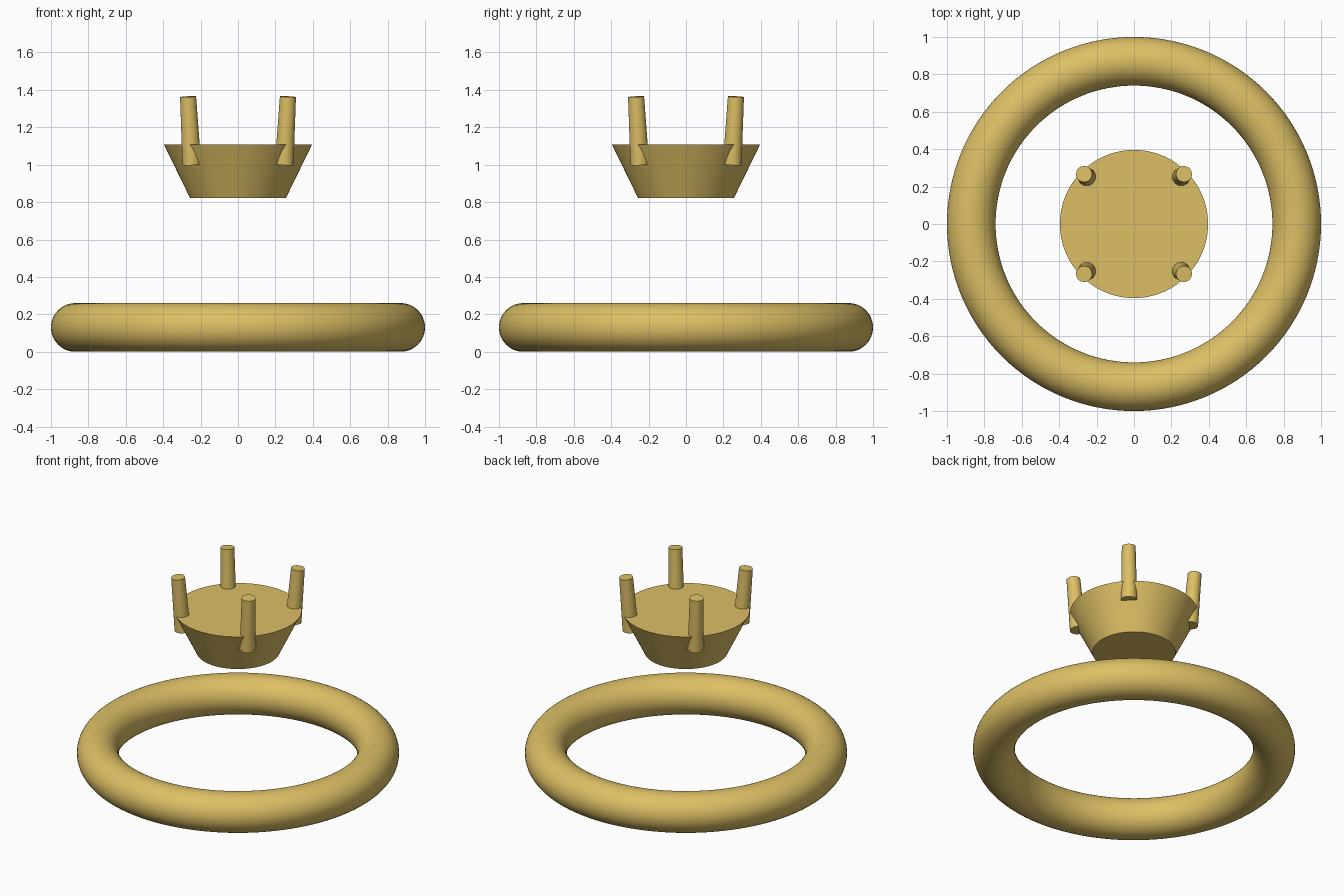
import bpy
from math import radians
from mathutils import Vector

if "Cube" in bpy.data.objects:
    bpy.data.objects.remove(bpy.data.objects["Cube"])

gold = bpy.data.materials.new("gold")
gold.diffuse_color = (0.72, 0.52, 0.13, 1)
gold.use_nodes = True
gold.node_tree.nodes["Principled BSDF"].inputs["Base Color"].default_value = gold.diffuse_color


def finish(name):
    obj = bpy.context.object
    obj.name = name
    obj.data.materials.append(gold)
    bpy.ops.object.shade_smooth_by_angle(angle=radians(35))
    return obj


def tapered(name, start, end, r_start, r_end, sides):
    """Capped tapered cylinder running between two points."""
    start, end = Vector(start), Vector(end)
    axis = end - start
    bpy.ops.mesh.primitive_cone_add(
        vertices=sides, radius1=r_start, radius2=r_end, depth=axis.length,
        location=(start + end) / 2,
        rotation=axis.to_track_quat('Z', 'Y').to_euler())
    return finish(name)


# Ring band lying flat on the ground
bpy.ops.mesh.primitive_torus_add(
    major_radius=0.87, minor_radius=0.13, major_segments=128,
    minor_segments=48, location=(0, 0, 0.13))
finish("band")

# Flared setting floating above the band
tapered("setting", (0, 0, 0.823), (0, 0, 1.108), 0.257, 0.396, 96)

# Four prongs leaning slightly outward
for sx, side in ((-1, "left"), (1, "right")):
    for sy, end in ((-1, "front"), (1, "back")):
        tapered(f"prong_{end}_{side}",
                (sx * 0.247, sy * 0.247, 1.0),
                (sx * 0.267, sy * 0.267, 1.364), 0.05, 0.043, 32)
